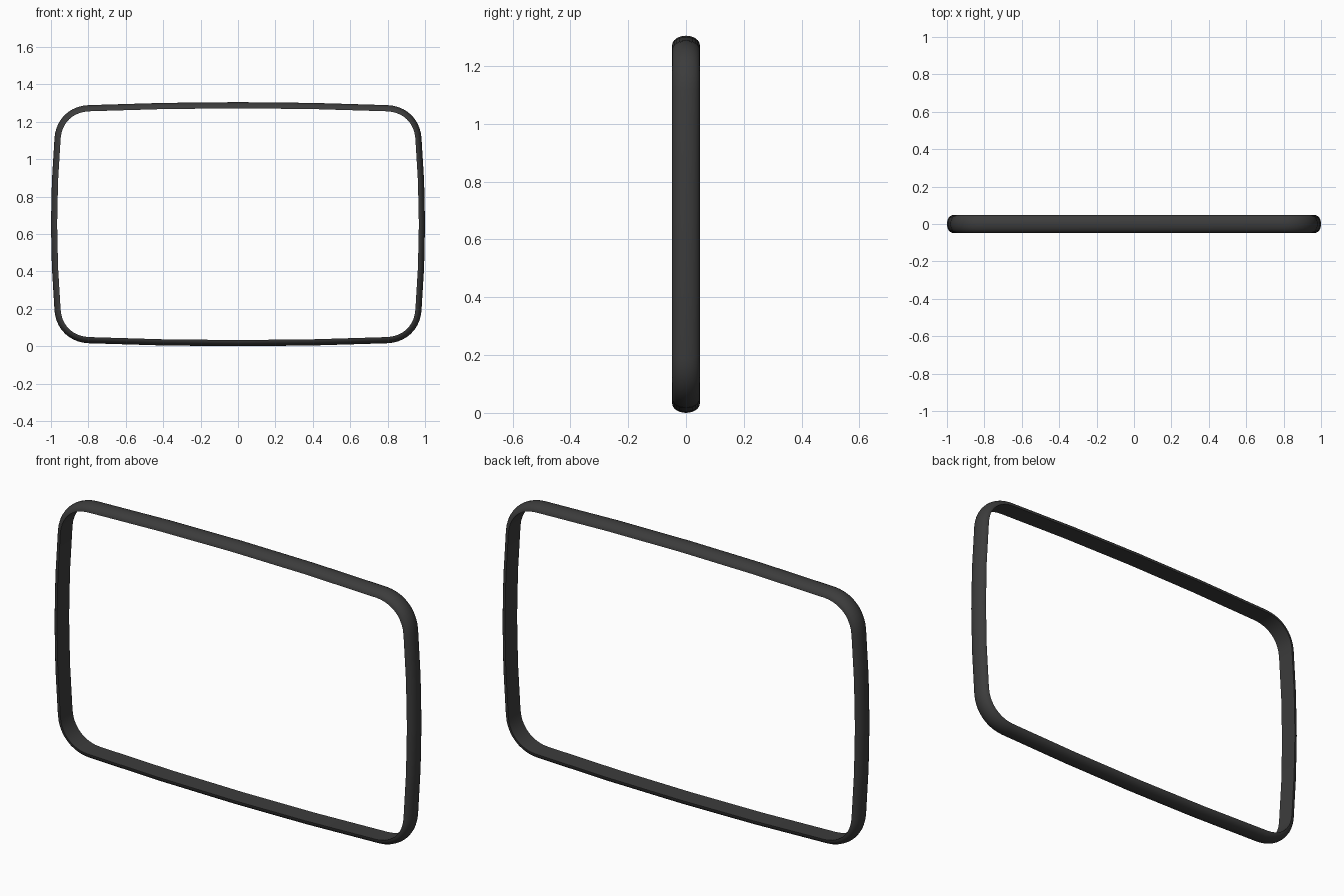
import bpy, bmesh, math
from mathutils import Vector

if "Cube" in bpy.data.objects:
    bpy.data.objects.remove(bpy.data.objects["Cube"])

H = 1.305            # overall height
CZ = H / 2
DEPTH, THICK = 0.048, 0.033   # half depth and thickness of the band

# quarter of the outer outline, from top centre to right centre
def bezier(a, b, c, d, n):
    out = []
    for i in range(1, n):
        t = i / n
        s = 1 - t
        out.append(a*s**3 + b*3*s*s*t + c*3*s*t*t + d*t**3)
    return out

P0, P1 = Vector((0.8, 1.289 - CZ)), Vector((0.981, 1.115 - CZ))
quarter = [Vector((0, CZ)), Vector((0.4, 1.301 - CZ)), P0]
quarter += bezier(P0, P0 + Vector((0.1, -0.005)), P1 + Vector((-0.008, 0.1)), P1, 10)
quarter += [P1, Vector((0.995, 0.885 - CZ)), Vector((1.0, 0))]

# mirror the quarter into a closed loop
half = quarter + [Vector((p.x, -p.y)) for p in reversed(quarter[:-1])]
path = half + [Vector((-p.x, p.y)) for p in reversed(half[1:-1])]

# band section: domed outside, flat inside, as (inset, y)
N = 12
section = [(THICK * (1 - math.sin(math.pi * i / N)), DEPTH * math.cos(math.pi * i / N))
           for i in range(N + 1)]

# sweep the section round the loop
bm = bmesh.new()
rings = []
for i, p in enumerate(path):
    a = (p - path[i - 1]).normalized()
    b = (path[(i + 1) % len(path)] - p).normalized()
    t = (a + b).normalized()
    inward = Vector((t.y, -t.x))
    rings.append([bm.verts.new((p.x + inward.x*d, y, p.y + inward.y*d + CZ)) for d, y in section])
for i, r in enumerate(rings):
    s = rings[(i + 1) % len(rings)]
    for j in range(len(r)):
        k = (j + 1) % len(r)
        bm.faces.new((r[j], r[k], s[k], s[j]))
bmesh.ops.recalc_face_normals(bm, faces=bm.faces)
me = bpy.data.meshes.new("frame_band")
bm.to_mesh(me)
bm.free()
frame = bpy.data.objects.new("frame_band", me)
bpy.context.collection.objects.link(frame)

mat = bpy.data.materials.new("dark_trim")
mat.diffuse_color = (0.045, 0.045, 0.045, 1)
mat.use_nodes = True
mat.node_tree.nodes["Principled BSDF"].inputs["Base Color"].default_value = mat.diffuse_color
me.materials.append(mat)

bpy.context.view_layer.objects.active = frame
frame.select_set(True)
bpy.ops.object.shade_smooth_by_angle(angle=math.radians(35))
